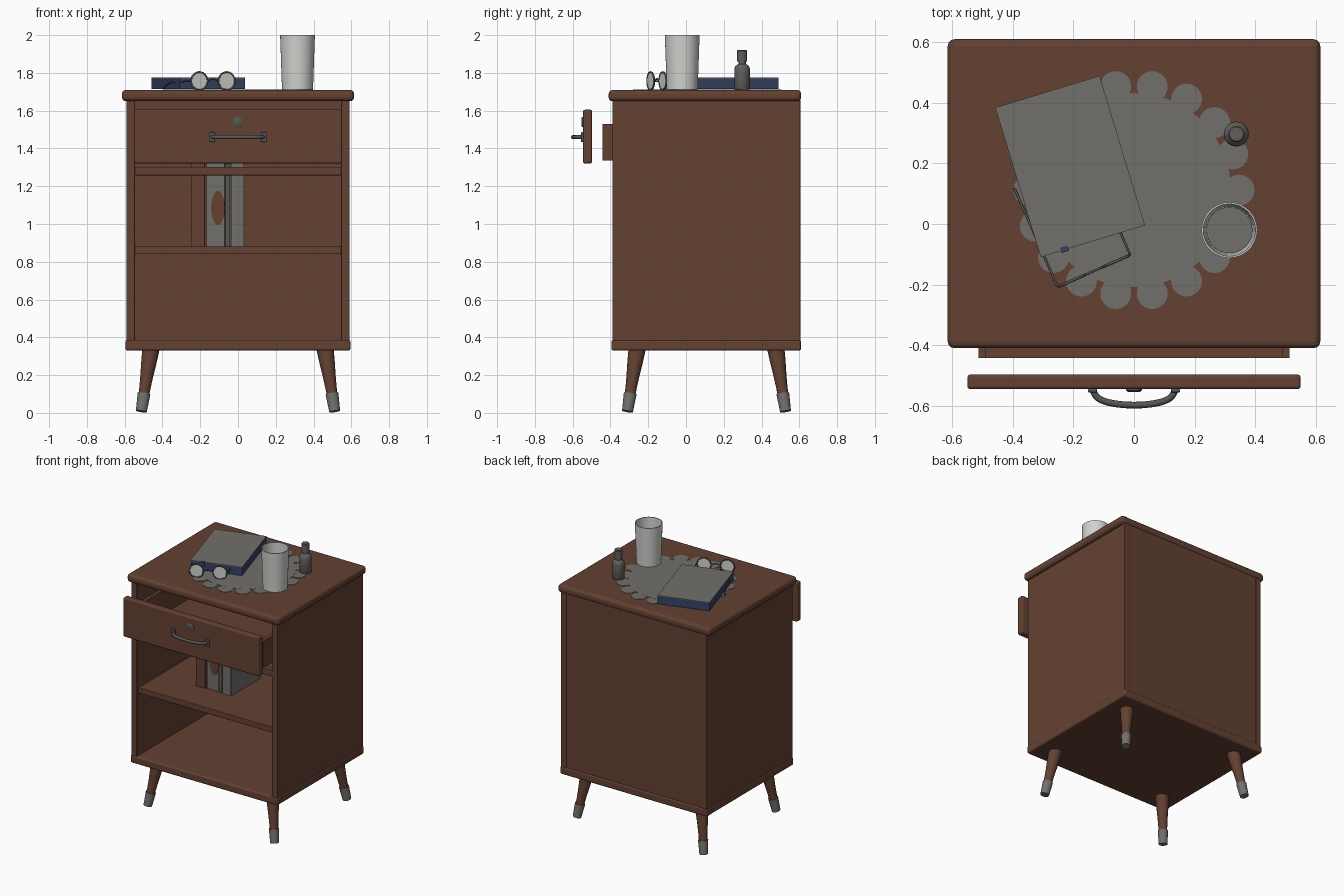
import bpy, math
from mathutils import Vector, Matrix

if "Cube" in bpy.data.objects:
    bpy.data.objects.remove(bpy.data.objects["Cube"])


def mat(name, r, g, b):
    m = bpy.data.materials.new(name)
    m.diffuse_color = (r, g, b, 1)
    m.use_nodes = True
    m.node_tree.nodes["Principled BSDF"].inputs["Base Color"].default_value = m.diffuse_color
    return m


WOOD = mat("walnut wood", .125, .053, .032)
GREY = mat("warm grey", .17, .162, .15)
METAL = mat("dark metal", .09, .095, .095)
WHITE = mat("pale glass", .64, .65, .62)
NAVY = mat("navy cover", .035, .053, .12)
BOTTLE = mat("bottle grey", .12, .112, .108)


def finish(name, me, m, smooth=True):
    ob = bpy.data.objects.new(name, me)
    bpy.context.collection.objects.link(ob)
    me.materials.append(m)
    if smooth:
        bpy.ops.object.select_all(action='DESELECT')
        ob.select_set(True)
        bpy.context.view_layer.objects.active = ob
        bpy.ops.object.shade_smooth_by_angle(angle=math.radians(35))
    return ob


def box(name, x0, x1, y0, y1, z0, z1, m, bevel=0, rot=0):
    c = Vector(((x0 + x1) / 2, (y0 + y1) / 2, (z0 + z1) / 2))
    h = Vector((x1 - x0, y1 - y0, z1 - z0)) / 2
    vs = [(sx * h.x, sy * h.y, sz * h.z) for sz in (-1, 1)
          for sx, sy in ((-1, -1), (1, -1), (1, 1), (-1, 1))]
    fs = [(3, 2, 1, 0), (4, 5, 6, 7)] + [(i, (i + 1) % 4, (i + 1) % 4 + 4, i + 4) for i in range(4)]
    me = bpy.data.meshes.new(name)
    me.from_pydata(vs, [], fs)
    ob = finish(name, me, m, False)
    ob.location = c
    ob.rotation_euler.z = rot
    if bevel:
        b = ob.modifiers.new("bevel", 'BEVEL')
        b.width, b.segments = bevel, 3
    return ob


def lathe(name, prof, m, base=(0, 0, 0), axis=(0, 0, 1), n=32):
    """Revolve (radius, height) points about an axis, capping both ends."""
    q = Vector((0, 0, 1)).rotation_difference(Vector(axis))
    vs = []
    for r, h in prof:
        for i in range(n):
            a = 2 * math.pi * i / n
            vs.append(Vector(base) + q @ Vector((r * math.cos(a), r * math.sin(a), h)))
    fs = [(k * n + i, k * n + (i + 1) % n, (k + 1) * n + (i + 1) % n, (k + 1) * n + i)
          for k in range(len(prof) - 1) for i in range(n)]
    fs += [tuple(reversed(range(n))), tuple(range((len(prof) - 1) * n, len(prof) * n))]
    me = bpy.data.meshes.new(name)
    me.from_pydata(vs, [], fs)
    return finish(name, me, m)


def tube(name, pts, r, m, cyclic=False):
    cu = bpy.data.curves.new(name, 'CURVE')
    cu.dimensions = '3D'
    cu.bevel_depth, cu.bevel_resolution = r, 2
    cu.use_fill_caps = True
    s = cu.splines.new('POLY')
    s.points.add(len(pts) - 1)
    for p, co in zip(s.points, pts):
        p.co = (*co, 1)
    s.use_cyclic_u = cyclic
    cu.materials.append(m)
    ob = bpy.data.objects.new(name, cu)
    bpy.context.collection.objects.link(ob)
    return ob


# Cabinet carcass
box("table_top", -.615, .615, -.41, .61, 1.65, 1.71, WOOD, .022)
box("base_board", -.595, .595, -.395, .61, .33, .387, WOOD, .012)
for s, n in ((-1, "left"), (1, "right")):
    a, b = sorted((s * .545, s * .59))
    box(n + "_side", a, b, -.39, .605, .36, 1.66, WOOD, .004)
box("back_panel", -.56, .56, .58, .603, .36, 1.66, WOOD)
box("shelf", -.547, .547, -.37, .585, .84, .882, WOOD, .004)
box("front_rail", -.547, .547, -.385, -.34, 1.258, 1.303, WOOD, .004)

# Drawer, pulled out
box("drawer_front", -.55, .55, -.545, -.497, 1.32, 1.605, WOOD, .01)
for s, n in ((-1, "left"), (1, "right")):
    a, b = sorted((s * .488, s * .513))
    box("drawer_side_" + n, a, b, -.443, .35, 1.335, 1.53, WOOD)
box("drawer_back", -.49, .49, .325, .35, 1.335, 1.53, WOOD)
box("drawer_bottom", -.49, .49, -.443, .34, 1.335, 1.355, WOOD)

# Bow handle and lock
arc = [(.13 * math.cos(t), -.553 - .045 * math.sin(t) ** .8, 1.46)
       for t in [math.pi * i / 16 for i in range(1, 16)]]
tube("handle_bow", [(.135, -.55, 1.46)] + arc + [(-.135, -.55, 1.46)], .011, METAL)
for s in (-1, 1):
    box("handle_plate", s * .137 - .015, s * .137 + .015, -.556, -.544, 1.434, 1.486, METAL, .004)
lathe("lock_plate", [(.026, 0), (.026, .006), (.02, .01)], METAL, (0, -.544, 1.54), (0, -1, 0))

# Splayed legs with metal tips
for sx in (-1, 1):
    for y0, y1 in ((-.258, -.31), (.475, .527)):
        top, foot = Vector((sx * .46, y0, .345)), Vector((sx * .512, y1, .008))
        d = top - foot
        L = d.length
        lathe("leg", [(.028, L * .22), (.03, L * .38), (.034, L * .55), (.041, L * .78), (.046, L)],
              WOOD, foot, d, 24)
        lathe("leg_tip", [(.029, 0), (.034, L * .28)], GREY, foot, d, 24)

# Scalloped doily
DC = (0, .112)
lathe("doily", [(.32, 0), (.32, .004)], GREY, (*DC, 1.709), n=64)
for i in range(18):
    a = math.radians(20 * i)
    lathe("doily_scallop", [(.051, 0), (.051, .0035)], GREY,
          (DC[0] + .347 * math.cos(a), DC[1] + .347 * math.sin(a), 1.709), n=24)

# Book lying on the doily
ra = math.radians(16.9)
box("book_body", -.391, -.031, -.068, .448, 1.715, 1.771, NAVY, 0, ra)
box("book_cover", -.391, -.031, -.068, .448, 1.771, 1.776, GREY, 0, ra)
box("bookmark", -.242, -.216, -.092, -.074, 1.74, 1.778, NAVY, 0, ra)

# Round spectacles
u = Vector((.916, .4, 0))
w = Vector((-.4, .916, 0))
up = Vector((0, 0, 1))
lenses = [Vector((-.205, -.187, 1.757)), Vector((-.06, -.123, 1.757))]
for c in lenses:
    ring = [c + .047 * (u * math.cos(t) + up * math.sin(t))
            for t in [2 * math.pi * i / 32 for i in range(32)]]
    tube("spectacle_rim", ring, .005, METAL, True)
    lathe("spectacle_lens", [(.046, -.002), (.046, .002)], WHITE, c, w)
tube("spectacle_bridge", [lenses[0] + u * .047, (lenses[0] + lenses[1]) / 2 + up * .012,
                          lenses[1] - u * .047], .004, METAL)
for c, s in ((lenses[0], -1), (lenses[1], 1)):
    e = c + u * s * .052
    tube("spectacle_arm", [e, e + w * .26 - up * .008, e + w * .32 - up * .022,
                           e + w * .355 - up * .04], .004, METAL)

# Drinking glass
cup = (.315, -.02, 1.712)
lathe("drinking_glass", [(.082, 0), (.092, .288), (.086, .288), (.077, .015)], WHITE, cup, n=40)
lathe("glass_floor", [(.076, .015), (.076, .02)], GREY, cup, n=40)

# Small bottle
bt = (.338, .297, 1.711)
lathe("bottle", [(.038, 0), (.041, .005), (.041, .11), (.036, .125), (.02, .137), (.02, .155)], BOTTLE, bt)
lathe("bottle_cap", [(.027, .15), (.027, .205), (.023, .21)], BOTTLE, bt)

# Books standing on the shelf
box("shelf_book_1", -.25, -.176, -.13, .2, .88, 1.33, WOOD, .004)
box("shelf_book_2", -.168, -.07, -.12, .22, .88, 1.33, GREY, .004)
box("shelf_book_3", -.068, -.042, -.125, .2, .88, 1.32, METAL, .003)
box("shelf_book_4", -.038, .033, -.13, .22, .88, 1.33, GREY, .004)
patch = lathe("spine_patch", [(1, 0), (1, .006)], WOOD)
patch.matrix_world = (Matrix.Translation((-.106, -.119, 1.085)) @ Matrix.Rotation(math.pi / 2, 4, 'X')
                      @ Matrix.Diagonal((.036, .09, 1, 1)))
